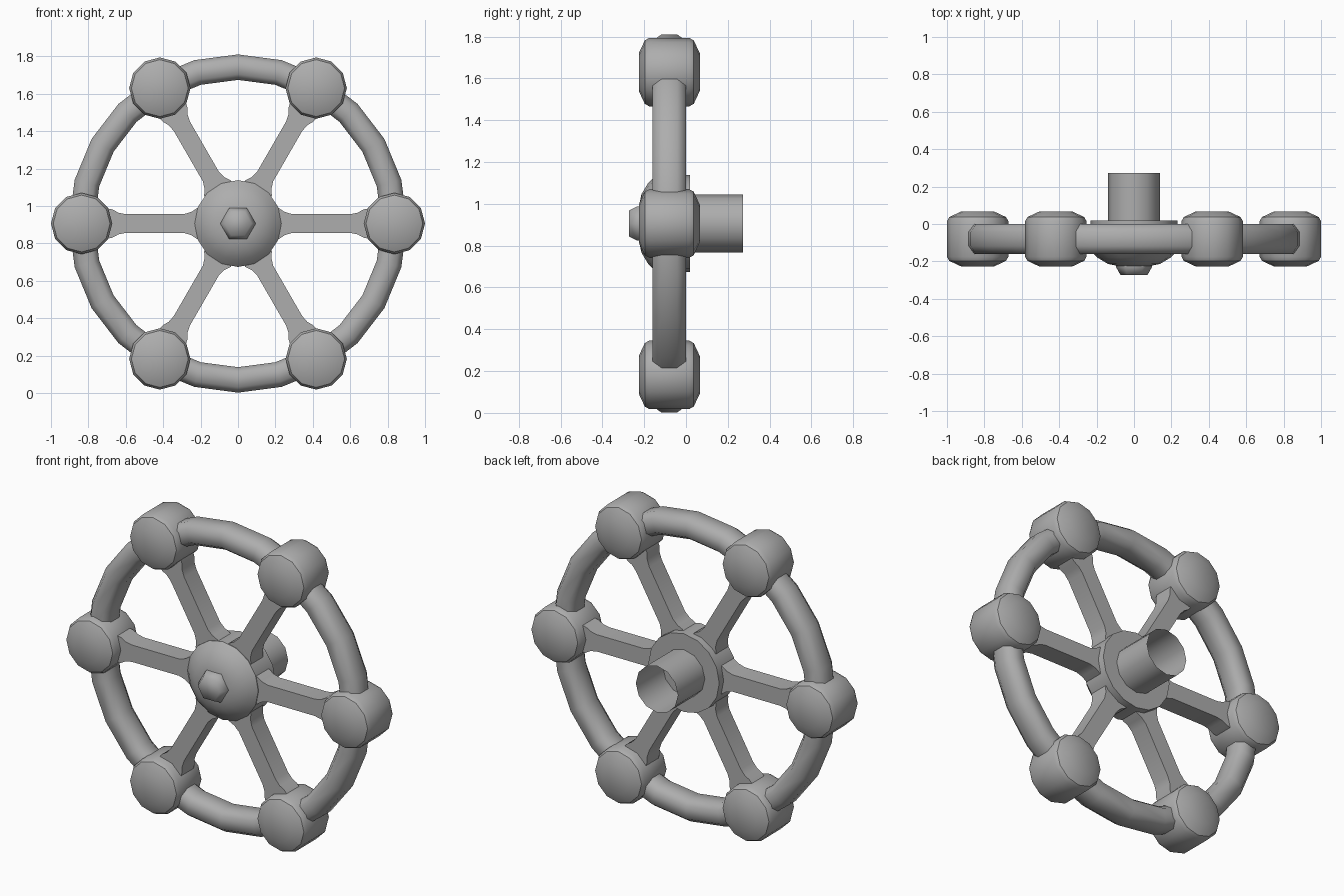
import bpy, bmesh
from math import pi, sin, cos, radians
from mathutils import Matrix

if "Cube" in bpy.data.objects:
    bpy.data.objects.remove(bpy.data.objects["Cube"])

CZ = 0.906   # wheel centre height
CY = -0.08   # mid-plane of the rim

metal = bpy.data.materials.new("dark_grey")
metal.diffuse_color = (0.42, 0.42, 0.42, 1)
metal.use_nodes = True
metal.node_tree.nodes["Principled BSDF"].inputs["Base Color"].default_value = metal.diffuse_color


def finish(name, bm, angle=35):
    bmesh.ops.remove_doubles(bm, verts=bm.verts, dist=1e-5)
    bmesh.ops.recalc_face_normals(bm, faces=bm.faces)
    me = bpy.data.meshes.new(name)
    bm.to_mesh(me)
    bm.free()
    me.materials.append(metal)
    ob = bpy.data.objects.new(name, me)
    bpy.context.collection.objects.link(ob)
    bpy.ops.object.select_all(action='DESELECT')
    ob.select_set(True)
    bpy.context.view_layer.objects.active = ob
    bpy.ops.object.shade_smooth_by_angle(angle=radians(angle))
    return ob


def skin(bm, rings, closed=False):
    rows = [[bm.verts.new(p) for p in r] for r in rings]
    pairs = list(zip(rows, rows[1:])) + ([(rows[-1], rows[0])] if closed else [])
    for a, b in pairs:
        n = len(a)
        for i in range(n):
            j = (i + 1) % n
            bm.faces.new((a[i], a[j], b[j], b[i]))
    return rows


def lathe(name, profile, sides, x=0, z=CZ, phase=0.0, caps=(True, True), angle=35):
    """Revolve (radius, y) pairs about an axis along y."""
    bm = bmesh.new()
    rows = skin(bm, [[(x + r * cos(phase + 2 * pi * i / sides), y,
                       z + r * sin(phase + 2 * pi * i / sides))
                      for i in range(sides)] for r, y in profile])
    for row, cap in zip((rows[0], rows[-1]), caps):
        if cap:
            bm.faces.new(row)
    return finish(name, bm, angle)


# Octagonal-section rim
section = [(0.068, 0.038), (0.038, 0.08), (-0.038, 0.08), (-0.068, 0.038),
           (-0.068, -0.038), (-0.038, -0.08), (0.038, -0.08), (0.068, -0.038)]
bm = bmesh.new()
skin(bm, [[((0.836 + r) * cos(a), CY + y, CZ + (0.836 + r) * sin(a))
           for r, y in section]
          for a in (2 * pi * i / 24 for i in range(24))], closed=True)
finish("rim", bm, 60)

# Grip knobs and flared spokes, six of each
knob = [(0.09, -0.226), (0.152, -0.197), (0.164, -0.175),
        (0.164, 0.015), (0.152, 0.037), (0.09, 0.066)]
flare = [(0.14, 0.10), (0.22, 0.082), (0.25, 0.062), (0.29, 0.05),
         (0.60, 0.05), (0.64, 0.058), (0.67, 0.075), (0.74, 0.09)]
for k in range(6):
    a = k * pi / 3
    lathe(f"knob_{k + 1}", knob, 12, 0.836 * cos(a), CZ + 0.836 * sin(a), a)
    bm = bmesh.new()
    rows = skin(bm, [[(x, CY + sy * 0.058, sz * w)
                      for sy, sz in ((1, 1), (1, -1), (-1, -1), (-1, 1))]
                     for x, w in flare])
    bm.faces.new(rows[0])
    bm.faces.new(rows[-1])
    bm.transform(Matrix.Translation((0, 0, CZ)) @ Matrix.Rotation(-a, 4, 'Y'))
    finish(f"spoke_{k + 1}", bm)

# Domed hub with a flat back flange
lathe("hub", [(0.08, -0.226), (0.14, -0.213), (0.195, -0.18), (0.232, -0.142),
              (0.232, 0.02)], 16, angle=40)

# Tapered hexagonal nut
lathe("nut", [(0.095, -0.215), (0.095, -0.232), (0.072, -0.273)], 6, angle=65)

# Open-ended shaft behind the hub
lathe("shaft", [(0.138, 0.0), (0.138, 0.273)], 12, caps=(False, False))
